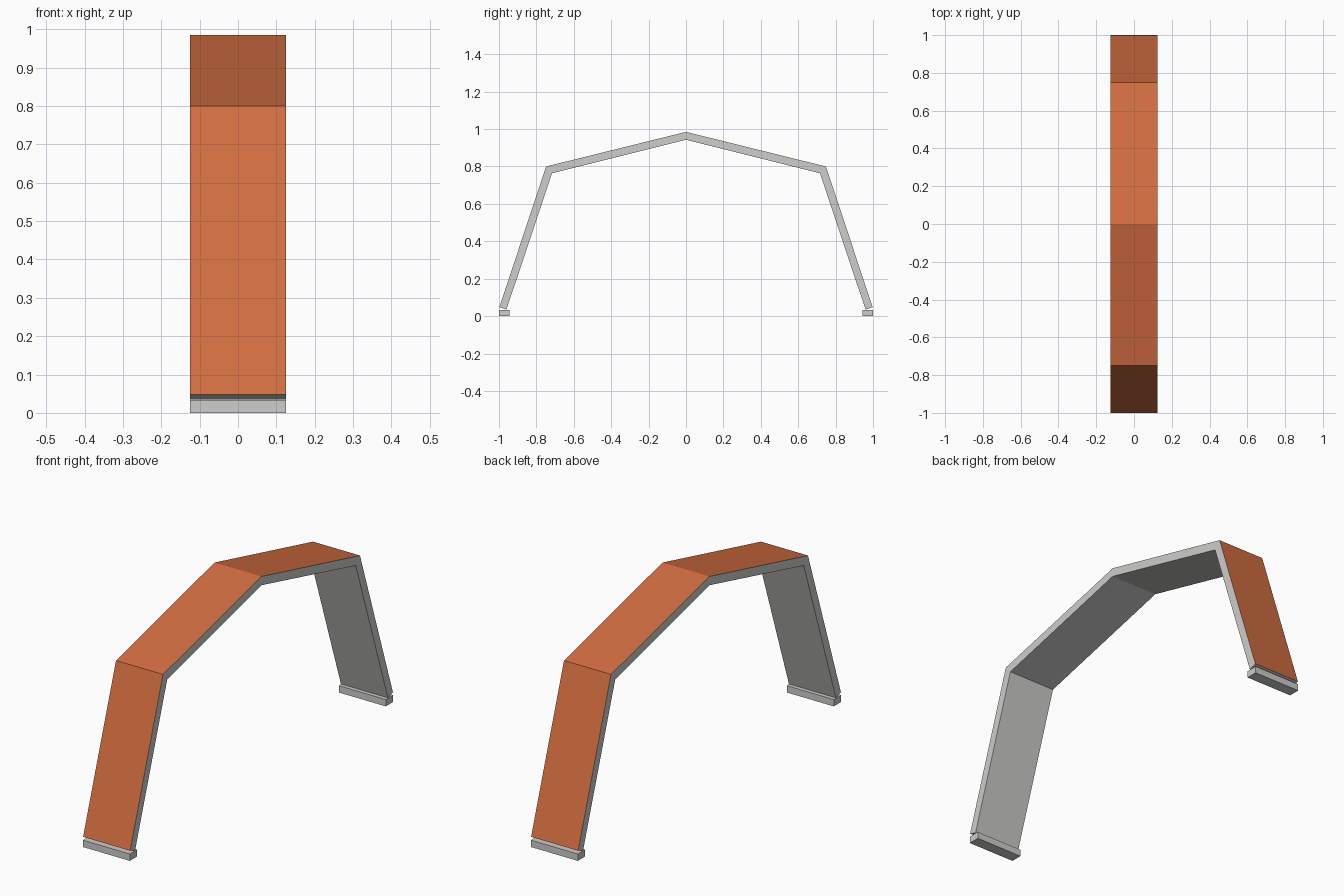
import bpy, bmesh

if "Cube" in bpy.data.objects:
    bpy.data.objects.remove(bpy.data.objects["Cube"])

HALF_W = 0.125


def material(name, rgb):
    m = bpy.data.materials.new(name)
    m.diffuse_color = (*rgb, 1)
    m.use_nodes = True
    m.node_tree.nodes["Principled BSDF"].inputs["Base Color"].default_value = m.diffuse_color
    return m


orange = material("orange_cladding", (0.65, 0.155, 0.052))
grey = material("light_grey", (0.61, 0.61, 0.60))


def extrude_profile(name, sections, mats):
    """Sweep paired (outer, inner) y-z points into a band across x."""
    bm = bmesh.new()
    rings = []
    for outer, inner in sections:
        rings.append([bm.verts.new((x, *p)) for x, p in
                      ((-HALF_W, outer), (HALF_W, outer), (HALF_W, inner), (-HALF_W, inner))])
    for a, b in zip(rings, rings[1:]):
        for i in range(4):
            j = (i + 1) % 4
            f = bm.faces.new((a[i], a[j], b[j], b[i]))
            f.material_index = 1 if i == 0 and len(mats) > 1 else 0  # outer skin
    bm.faces.new(rings[0])
    bm.faces.new(rings[-1])
    bmesh.ops.recalc_face_normals(bm, faces=bm.faces[:])
    me = bpy.data.meshes.new(name)
    bm.to_mesh(me)
    bm.free()
    for m in mats:
        me.materials.append(m)
    ob = bpy.data.objects.new(name, me)
    bpy.context.collection.objects.link(ob)


# Arch frame: mirrored leg and rafter around the ridge
half = [((-0.998, 0.048), (-0.96, 0.035)), ((-0.748, 0.80), (-0.716, 0.764))]
ridge = [((0, 0.985), (0, 0.943))]
other = [tuple((-y, z) for y, z in s) for s in reversed(half)]
extrude_profile("arch_frame", half + ridge + other, [grey, orange])

# Base plates under each leg
for side, name in ((-1, "front_foot"), (1, "back_foot")):
    extrude_profile(name, [((side * 1.0, 0.033), (side * 1.0, 0)),
                           ((side * 0.944, 0.033), (side * 0.944, 0))], [grey])
